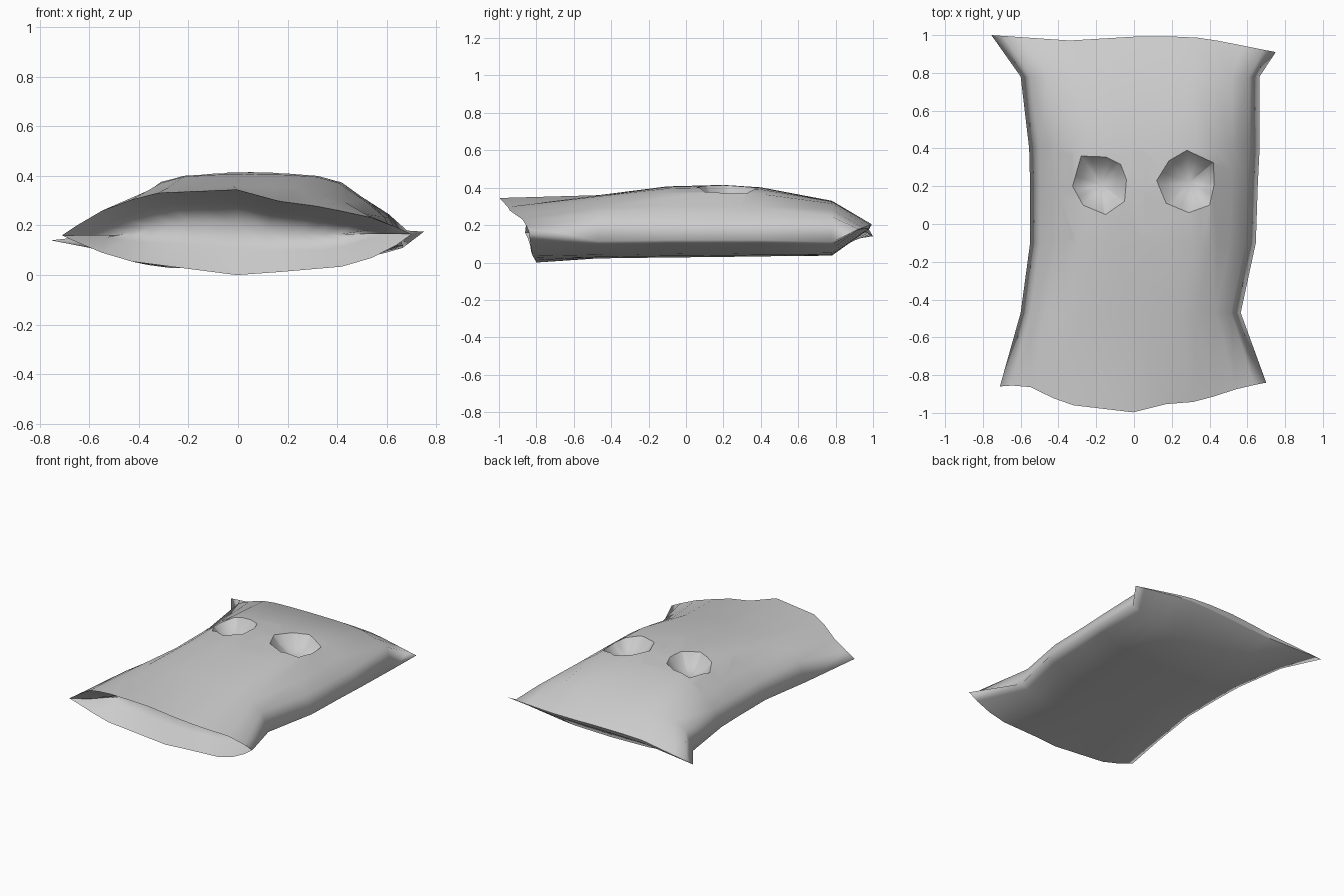
import bpy, bmesh
from mathutils import Vector

cube = bpy.data.objects.get("Cube")
if cube:
    bpy.data.objects.remove(cube, do_unlink=True)


def interp(points, x):
    """Linear interpolation along points sorted by their first value."""
    for a, b in zip(points, points[1:]):
        if x <= b[0]:
            f = max(0, (x - a[0]) / (b[0] - a[0]))
            return [p + (q - p) * f for p, q in zip(a[1:], b[1:])]
    return list(points[-1][1:])


# Rims: x, y, z
FRONT_TOP = [(-.71, -.86, .16), (-.575, -.85, .25), (-.36, -.955, .33), (-.005, -.997, .345),
             (.15, -.955, .30), (.34, -.94, .275), (.57, -.865, .225), (.70, -.84, .165)]
FRONT_BOTTOM = [(-.71, -.86, .16), (-.60, -.835, .11), (-.47, -.83, .06), (-.005, -.80, 0),
                (.14, -.80, .01), (.43, -.82, .035), (.59, -.83, .085), (.70, -.84, .165)]
BACK_TOP = [(-.755, 1, .14), (-.32, .97, .19), (-.07, .99, .205), (.15, .995, .205),
            (.37, .985, .20), (.75, .91, .175)]
BACK_BOTTOM = [(-.755, 1, .14), (-.32, .96, .165), (.15, .98, .18), (.37, .98, .185),
               (.75, .91, .175)]
# Middle rows: y, left x, right x, side z, top z, bottom z, roundness of the shoulder
ROWS = [(-.47, -.60, .565, .115, .36, .022, .65), (-.1, -.55, .645, .12, .407, .027, .95),
        (.2, -.55, .655, .12, .415, .03, 1), (.4, -.555, .665, .12, .402, .033, .95),
        (.78, -.60, .665, .11, .33, .037, .5)]
# Cross-section: distance from the middle, share of the height
BULGE = [(0, 1), (.25, .99), (.45, .96), (.6, .87), (.77, .62), (.91, .38), (1, 0)]
SAG = [(0, 1), (.45, .92), (.65, .75), (.85, .38), (1, 0)]
HALF = [p[0] for p in BULGE]
COLUMNS = [-t for t in reversed(HALF[1:])] + HALF


def rim_row(rim):
    lo, hi = rim[0][0], rim[-1][0]
    xs = [lo + (hi - lo) * (t + 1) / 2 for t in COLUMNS]
    return [Vector((x, *interp(rim, x))) for x in xs]


def body_row(y, lo, hi, side, crest, profile, power=1):
    return [Vector((lo + (hi - lo) * (t + 1) / 2, y,
                    side + (crest - side) * interp(profile, abs(t))[0] ** power))
            for t in COLUMNS]


def add_sheet(bm, rows):
    grid = [[bm.verts.new(p) for p in row] for row in rows]
    return [bm.faces.new((a[i], a[i + 1], b[i + 1], b[i]))
            for a, b in zip(grid, grid[1:]) for i in range(len(a) - 1)]


def hollow_row(rim, other, share, y, narrowing):
    """A rim moved inwards to y, part of the way towards the opposite rim."""
    return [Vector((p.x * narrowing, y, p.z + (q.z - p.z) * share))
            for p, q in zip(rim, other)]


def cut_socket(bm, outline):
    """Clip the upper sheet to a convex outline and sink a bowl there."""
    corners = [Vector((x, y, 0)) for x, y in outline]
    centre = sum(corners, Vector()) / len(corners)
    reach = max((c - centre).length for c in corners)
    inside = []
    for f in bm.faces:
        xs, ys = [v.co.x for v in f.verts], [v.co.y for v in f.verts]
        if (f.calc_center_median().z > .2 and min(xs) < centre.x + reach
                and max(xs) > centre.x - reach and min(ys) < centre.y + reach
                and max(ys) > centre.y - reach):
            inside.append(f)
    for a, b in zip(corners, corners[1:] + corners[:1]):
        normal = (b - a).cross(Vector((0, 0, 1)))
        if normal.dot(centre - a) > 0:
            normal.negate()
        geom = set(inside)
        for f in inside:
            geom.update(f.edges)
            geom.update(f.verts)
        cut = bmesh.ops.bisect_plane(bm, geom=list(geom), dist=1e-5, plane_co=a, plane_no=normal)
        faces = {g for g in cut["geom"] if isinstance(g, bmesh.types.BMFace)}
        faces |= {f for f in inside if f.is_valid}
        inside = [f for f in faces if normal.dot(f.calc_center_median() - a) < 0]
    lid = bmesh.ops.dissolve_faces(bm, faces=inside)["region"][0]
    rim = list(lid.verts)
    for e in lid.edges:
        e.smooth = False
    bmesh.ops.delete(bm, geom=[lid], context='FACES_ONLY')
    middle = sum((v.co for v in rim), Vector()) / len(rim)
    ring = rim
    for scale, depth in ((.75, .045), (.38, .08)):
        inner = [bm.verts.new(middle + (v.co - middle) * scale - Vector((0, 0, depth)))
                 for v in rim]
        for i in range(len(rim)):
            bm.faces.new((ring[i - 1], ring[i], inner[i], inner[i - 1]))
        ring = inner
    tip = bm.verts.new(middle - Vector((0, 0, .09)))
    for i in range(len(ring)):
        bm.faces.new((ring[i - 1], ring[i], tip))


# Upper sheet of the bag
bm = bmesh.new()
top = [rim_row(FRONT_TOP)]
top += [body_row(y, lo, hi, s, t, BULGE, p) for y, lo, hi, s, t, b, p in ROWS]
top += [rim_row(BACK_TOP)]
bottom = [rim_row(FRONT_BOTTOM)]
bottom += [body_row(y, lo, hi, s, b, SAG) for y, lo, hi, s, t, b, p in ROWS]
bottom += [rim_row(BACK_BOTTOM)]
upper = add_sheet(bm, top)
bmesh.ops.triangulate(bm, faces=upper)

# Eye sockets
EYES = [[(-.28, .36), (-.15, .355), (-.07, .315), (-.04, .235),
         (-.05, .12), (-.15, .05), (-.27, .10), (-.325, .20)],
        [(.28, .39), (.42, .325), (.425, .21), (.40, .10),
         (.29, .06), (.17, .11), (.12, .23), (.185, .335)]]
for eye in EYES:
    cut_socket(bm, eye)

# Lower sheet, narrow sealed end and hollow front
add_sheet(bm, bottom)
ends = add_sheet(bm, [top[-1], bottom[-1]])
lip, sill = top[0], bottom[0]
ends += add_sheet(bm, [lip, hollow_row(lip, sill, .15, -.8, .85),
                       hollow_row(lip, sill, .4, -.65, .65),
                       hollow_row(sill, lip, .3, -.72, .82), sill])
ends = set(ends)
bmesh.ops.remove_doubles(bm, verts=bm.verts, dist=1e-4)
bmesh.ops.recalc_face_normals(bm, faces=bm.faces)
for f in bm.faces:
    f.smooth = True
for e in bm.edges:
    at_end = [f in ends for f in e.link_faces]
    if any(at_end) and not all(at_end):
        e.smooth = False

mesh = bpy.data.meshes.new("bag_mask")
bm.to_mesh(mesh)
bm.free()
bag = bpy.data.objects.new("bag_mask", mesh)
bpy.context.collection.objects.link(bag)

# Plain grey paper
paper = bpy.data.materials.new("grey_paper")
paper.use_nodes = True
grey = (.6, .6, .6, 1)
paper.diffuse_color = grey
paper.node_tree.nodes["Principled BSDF"].inputs["Base Color"].default_value = grey
mesh.materials.append(paper)
